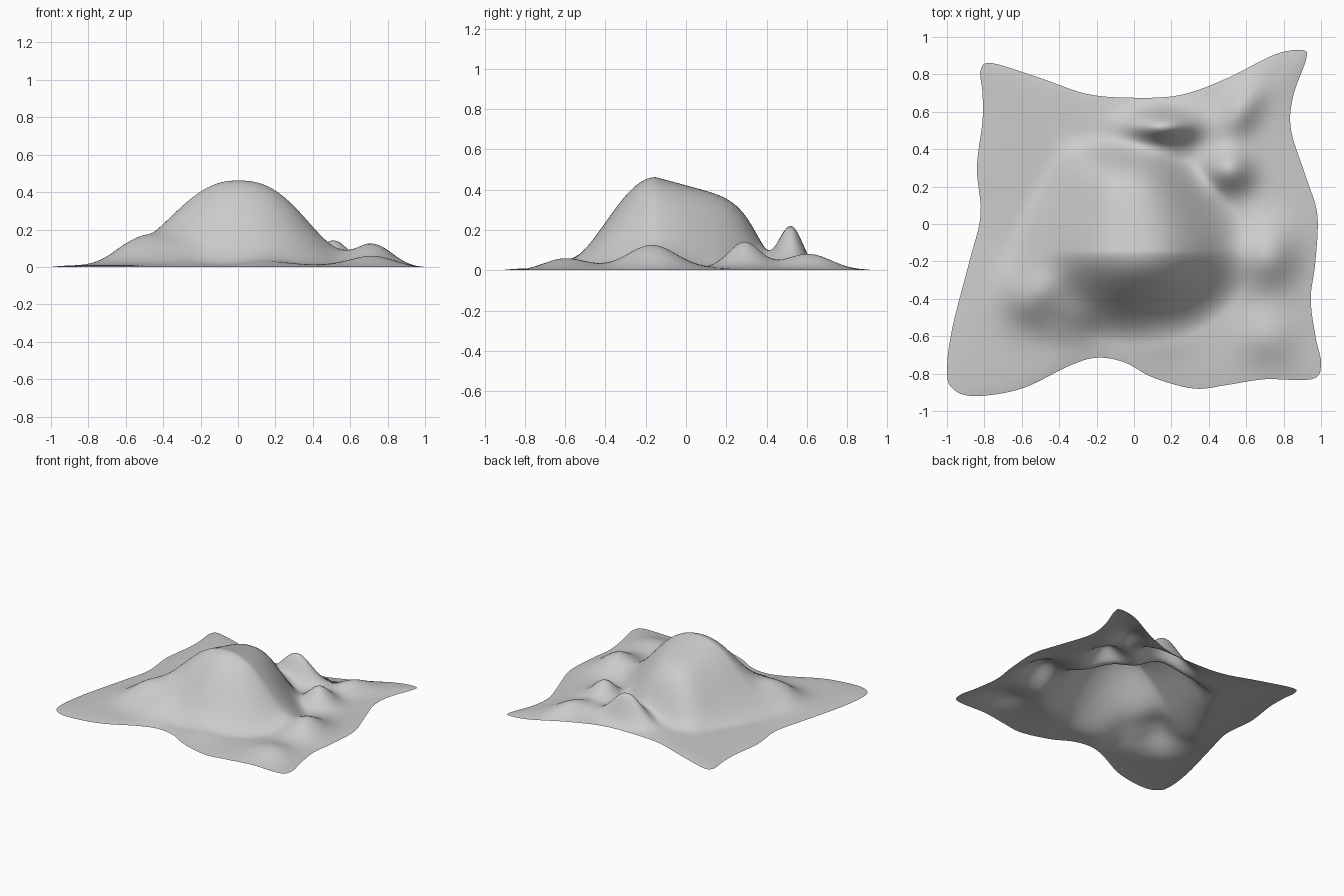
import bpy, bmesh, math
from mathutils import Vector

cube = bpy.data.objects.get("Cube")
if cube:
    bpy.data.objects.remove(cube, do_unlink=True)

# Wavy outline of the ground sheet, seen from above
OUTLINE = [(-.82, .82), (-.76, .86), (-.5, .78), (-.25, .695), (0, .675), (.25, .69),
           (.5, .78), (.75, .905), (.9, .93), (.92, .88), (.85, .68), (.84, .5),
           (.92, .25), (.98, .05), (.97, -.2), (.945, -.4), (.97, -.6), (1, -.75),
           (.95, -.83), (.7, -.83), (.5, -.86), (.32, -.88), (.1, -.82), (-.05, -.74),
           (-.2, -.715), (-.35, -.76), (-.6, -.88), (-.85, -.92), (-.97, -.88), (-1, -.78),
           (-.97, -.55), (-.88, -.2), (-.82, .05), (-.84, .3), (-.81, .55), (-.81, .7)]

# Small hills: x, y, height, radius x, radius y, turn in degrees
HILLS = [(-.54, -.37, .13, .16, .16, 0), (-.34, -.5, .055, .15, .12, -20),
         (.15, -.62, .02, .16, .12, 0), (.72, -.6, .05, .16, .15, 0),
         (.72, -.17, .12, .16, .17, 0), (.51, .29, .13, .12, .11, 0),
         (.15, .525, .225, .17, .09, 0), (.57, .61, .07, .1, .17, -30)]


def smooth_loop(points, steps):
    """Closed Catmull-Rom curve through the points."""
    pts = [Vector(p) for p in points]
    n, out = len(pts), []
    for i in range(n):
        a, b, c, d = (pts[(i + k) % n] for k in (-1, 0, 1, 2))
        for s in range(steps):
            t = s / steps
            out.append(.5 * (2 * b + (c - a) * t + (2 * a - 5 * b + 4 * c - d) * t * t
                             + (3 * b - a - 3 * c + d) * t ** 3))
    return out


def swell(r):
    """Rounded slope, one at the middle and zero from radius one on."""
    return math.cos(math.pi / 2 * min(1, r)) ** 2


def main_hill(x, y):
    """Oval front slope, long narrowing shoulder that drops off at the back."""
    d = y + .15
    back = min(1, max(0, d / .5)) ** 2
    x += .07 * back
    across = (x / .66) ** 1.25 if x > 0 else (-x / .7) ** 1.15
    if d < 0:
        return .45 * swell((across ** 1.7 + (-d / .5) ** 1.7) ** (1 / 1.7))
    shoulder = (1 - .6 * min(1, d)) * math.exp(-(d / .53) ** 8)
    return .45 * shoulder * swell(across * (1 + .9 * back))


def height(x, y):
    z = .012 + main_hill(x, y)
    for hx, hy, h, rx, ry, turn in HILLS:
        a = math.radians(turn)
        u = (x - hx) * math.cos(a) + (y - hy) * math.sin(a)
        v = (y - hy) * math.cos(a) - (x - hx) * math.sin(a)
        z += h * math.exp(-(u / rx) ** 2 - (v / ry) ** 2)
    return z


# Ground sheet: rings that shrink from the outline to the middle
RINGS = 70
loop = smooth_loop(OUTLINE, 6)
bm = bmesh.new()
centre = bm.verts.new((0, 0, height(0, 0)))
rings = []
for r in range(1, RINGS + 1):
    t = r / RINGS
    fade = 1 - t ** 10
    rings.append([bm.verts.new((p.x * t, p.y * t, height(p.x * t, p.y * t) * fade))
                  for p in loop])
count = len(loop)
for i in range(count):
    j = (i + 1) % count
    bm.faces.new((centre, rings[0][j], rings[0][i]))
    for inner, outer in zip(rings, rings[1:]):
        bm.faces.new((inner[i], inner[j], outer[j], outer[i]))
for face in bm.faces:
    face.normal_update()
    if face.normal.z < 0:
        face.normal_flip()
    face.smooth = True

mesh = bpy.data.meshes.new("hilly_ground")
bm.to_mesh(mesh)
bm.free()
ground = bpy.data.objects.new("hilly_ground", mesh)
bpy.context.collection.objects.link(ground)

# Plain light grey
grey = bpy.data.materials.new("light_grey")
grey.use_nodes = True
colour = (.6, .6, .6, 1)
grey.diffuse_color = colour
grey.node_tree.nodes["Principled BSDF"].inputs["Base Color"].default_value = colour
mesh.materials.append(grey)
